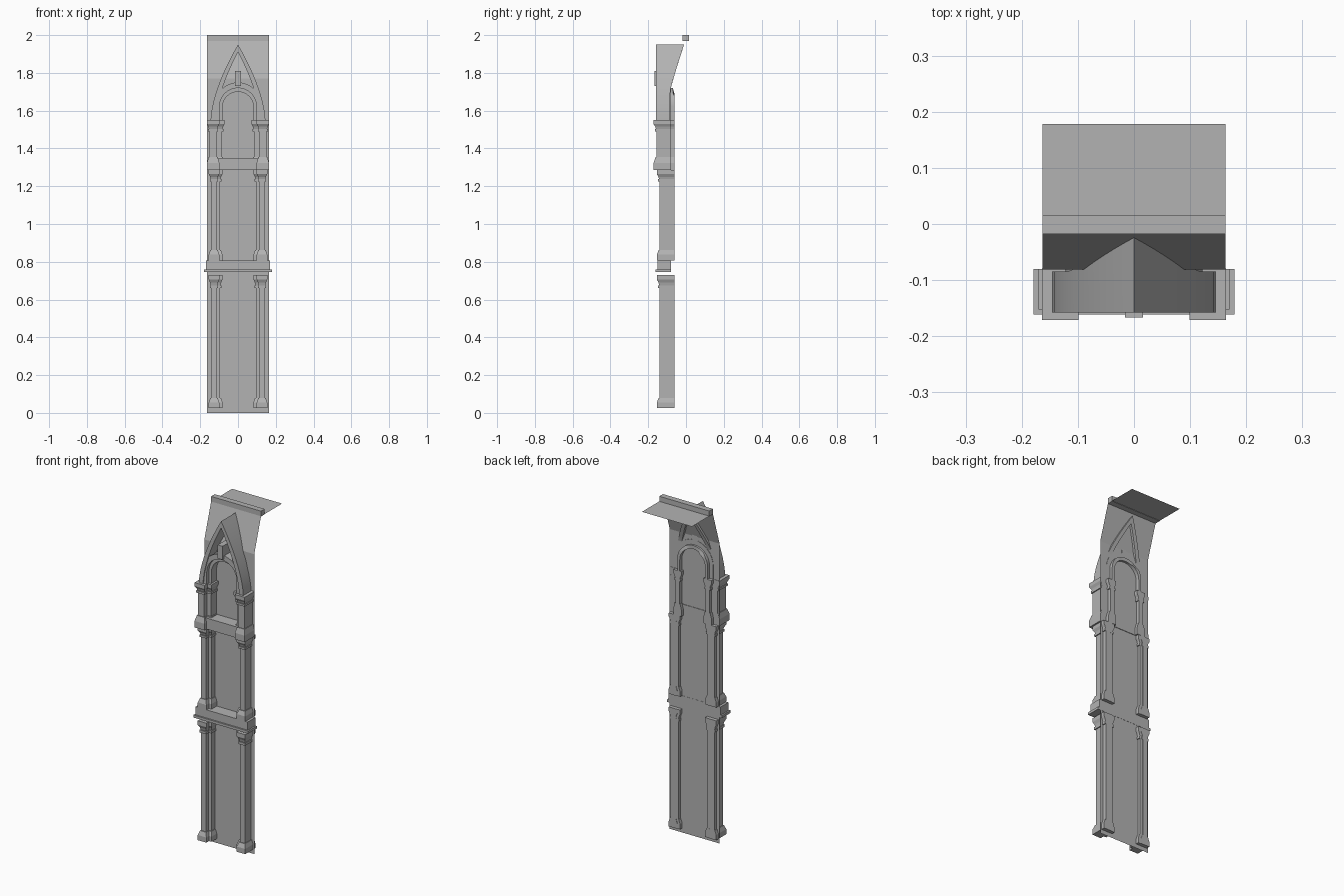
import bpy, bmesh, math

old = bpy.data.objects.get("Cube")
if old:
    bpy.data.objects.remove(old)

stone = bpy.data.materials.new("grey_stone")
stone.use_nodes = True
GREY = (0.45, 0.45, 0.45, 1)
stone.diffuse_color = GREY
stone.node_tree.nodes["Principled BSDF"].inputs["Base Color"].default_value = GREY


def finish(name, bm, recalc=True, smooth=False):
    if recalc:
        bmesh.ops.recalc_face_normals(bm, faces=bm.faces)
    mesh = bpy.data.meshes.new(name)
    bm.to_mesh(mesh)
    bm.free()
    mesh.materials.append(stone)
    ob = bpy.data.objects.new(name, mesh)
    bpy.context.collection.objects.link(ob)
    if smooth:
        bpy.ops.object.select_all(action='DESELECT')
        ob.select_set(True)
        bpy.context.view_layer.objects.active = ob
        bpy.ops.object.shade_smooth_by_angle(angle=math.radians(35))
    return ob


def sheet(name, half, path):
    """Single-sided strip following (y, z) points."""
    bm = bmesh.new()
    rows = [[bm.verts.new((x, y, z)) for x in (-half, half)] for y, z in path]
    for a, b in zip(rows, rows[1:]):
        bm.faces.new((a[0], a[1], b[1], b[0]))
    finish(name, bm, recalc=False)


def stack(name, x0, x1, front, back, profile, depth=1.2):
    """Rectangular pier; profile lists (z, amount it swells on front and sides)."""
    bm = bmesh.new()
    rings = []
    for z, g in profile:
        f = front - g * depth
        corners = ((x0 - g, f), (x1 + g, f), (x1 + g, back), (x0 - g, back))
        rings.append([bm.verts.new((x, y, z)) for x, y in corners])
    for a, b in zip(rings, rings[1:]):
        for i in range(4):
            j = (i + 1) % 4
            bm.faces.new((a[i], a[j], b[j], b[i]))
    bm.faces.new(rings[0])
    bm.faces.new(rings[-1])
    return finish(name, bm)


def block(name, half, front, back, z0, z1):
    return stack(name, -half, half, front, back, [(z0, 0), (z1, 0)])


def arch(name, outer, inner, front, back):
    """Arch band between two (x, z) curves; back gives the rear depth by height."""
    bm = bmesh.new()
    rows = []
    for (xo, zo), (xi, zi) in zip(outer, inner):
        loop = ((xo, front, zo), (xi, front, zi), (xi, back(zi), zi), (xo, back(zo), zo))
        rows.append([bm.verts.new(p) for p in loop])
    for a, b in zip(rows, rows[1:]):
        for i in range(4):
            j = (i + 1) % 4
            bm.faces.new((a[i], a[j], b[j], b[i]))
    bm.faces.new(rows[0])
    bm.faces.new(rows[-1])
    return finish(name, bm, smooth=True)


def pointed(half, spring, apex, n=12):
    side = [(half * (1 - (i / n) ** 1.6), spring + (apex - spring) * i / n)
            for i in range(n + 1)]
    return [(-x, z) for x, z in side] + [(x, z) for x, z in reversed(side[:-1])]


def rounded(half, spring, top, n=16):
    curve = [(-half * math.cos(math.pi * i / n),
              top - half + half * math.sin(math.pi * i / n)) for i in range(n + 1)]
    return [(-half, spring)] + curve + [(half, spring)]


# Wall with backward-leaning head, ceiling and ridge beam
sheet("back_wall", 0.163, [(-0.081, 0), (-0.081, 1.77), (-0.018, 1.97)])
sheet("ceiling_panel", 0.163, [(-0.018, 1.97), (0.178, 1.97)])
block("ceiling_beam", 0.163, -0.018, 0.016, 1.968, 2.0)

# Middle ledge and window sill
block("ledge_plate", 0.179, -0.161, -0.08, 0.745, 0.76)
block("ledge_block", 0.17, -0.152, -0.08, 0.76, 0.808)
block("window_sill", 0.105, -0.152, -0.078, 1.285, 1.35)


def pier_profile(base, shaft, neck, cap, top, g):
    """Base, shaft, neck ring and flared capital from bottom to top."""
    mid = base + (shaft - base) * 0.55
    ring = neck + (cap - neck) * 0.5
    plate = cap + (top - cap) * 0.4
    return [(base, g), (mid, g), (shaft, g * 0.3), (shaft, 0), (neck, 0),
            (neck, g * 0.5), (ring, g * 0.5), (ring, g * 0.15), (cap, g * 0.4),
            (plate, g), (top, g)]


def pier(name, outer, inner, profile):
    """Outer shaft plus recessed inner shaft, on both sides."""
    for side, s in (("left", 1), ("right", -1)):
        for part, (x0, x1, front, back) in (("outer", outer), ("inner", inner)):
            lo, hi = sorted((s * x0, s * x1))
            stack(f"{side}_{name}_{part}_shaft", lo, hi, front, back, profile)


# Three storeys of paired piers
slim_outer = (0.111, 0.143, -0.14, -0.06)
slim_inner = (0.094, 0.112, -0.115, -0.062)
pier("lower_pier", slim_outer, slim_inner,
     pier_profile(0.025, 0.08, 0.66, 0.69, 0.73, 0.012))
pier("middle_pier", slim_outer, slim_inner,
     pier_profile(0.808, 0.862, 1.225, 1.25, 1.285, 0.012))
pier("upper_pier", (0.111, 0.152, -0.157, -0.079), (0.084, 0.112, -0.13, -0.06),
     pier_profile(1.285, 1.355, 1.49, 1.515, 1.55, 0.012))


# Arches and keystone
def lean(z):
    return -0.085 + 0.075 * max(0, (z - 1.7) / 0.25) ** 1.1


arch("pointed_arch", pointed(0.145, 1.55, 1.95), pointed(0.118, 1.55, 1.91), -0.158, lean)
arch("round_arch_outer", rounded(0.122, 1.55, 1.75), rounded(0.098, 1.55, 1.72),
     -0.152, lambda z: -0.079)
arch("round_arch_inner", rounded(0.099, 1.55, 1.721), rounded(0.083, 1.55, 1.70),
     -0.13, lambda z: -0.06 if z < 1.69 else -0.068)
block("keystone", 0.016, -0.167, -0.079, 1.73, 1.81)
